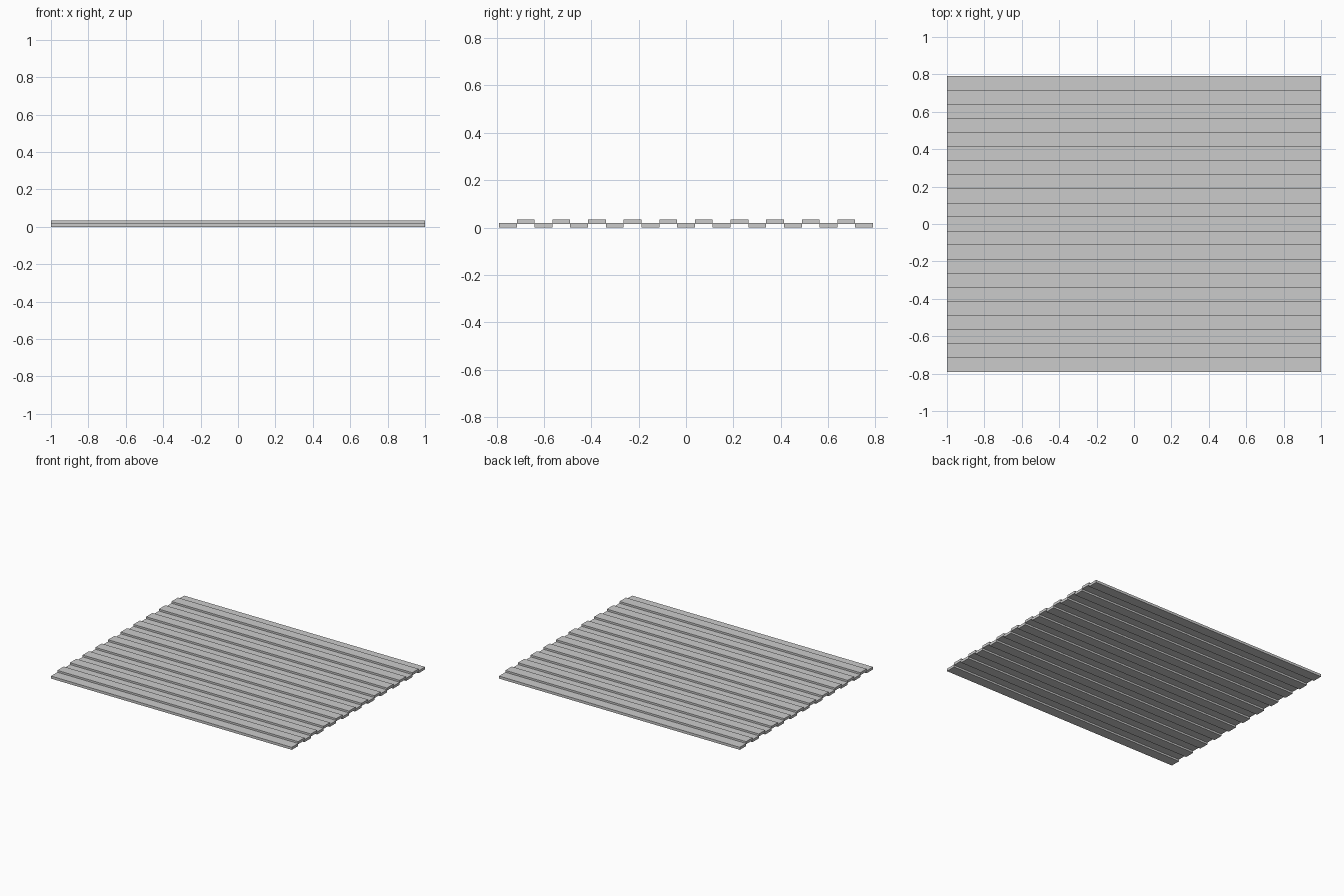
import bpy, bmesh

if "Cube" in bpy.data.objects:
    bpy.data.objects.remove(bpy.data.objects["Cube"])

STRIPS = 21
HALF_X, HALF_Y = 1.0, 0.79
THICK, RISE = 0.019, 0.014
width = 2 * HALF_Y / STRIPS

# Stepped cross-section: alternating low and high strips
step = []
for i in range(STRIPS):
    z = RISE * (i % 2)
    y = -HALF_Y + i * width
    step += [(y, z), (y + width, z)]
outline = step + [(y, z + THICK) for y, z in reversed(step)]

# Extrude the section along x into one corrugated sheet
bm = bmesh.new()
section = bm.faces.new([bm.verts.new((-HALF_X, y, z)) for y, z in outline])
ext = bmesh.ops.extrude_face_region(bm, geom=[section])
verts = [g for g in ext["geom"] if isinstance(g, bmesh.types.BMVert)]
bmesh.ops.translate(bm, verts=verts, vec=(2 * HALF_X, 0, 0))
bmesh.ops.recalc_face_normals(bm, faces=bm.faces)

mesh = bpy.data.meshes.new("corrugated_sheet")
bm.to_mesh(mesh)
bm.free()
bpy.context.collection.objects.link(bpy.data.objects.new("corrugated_sheet", mesh))
